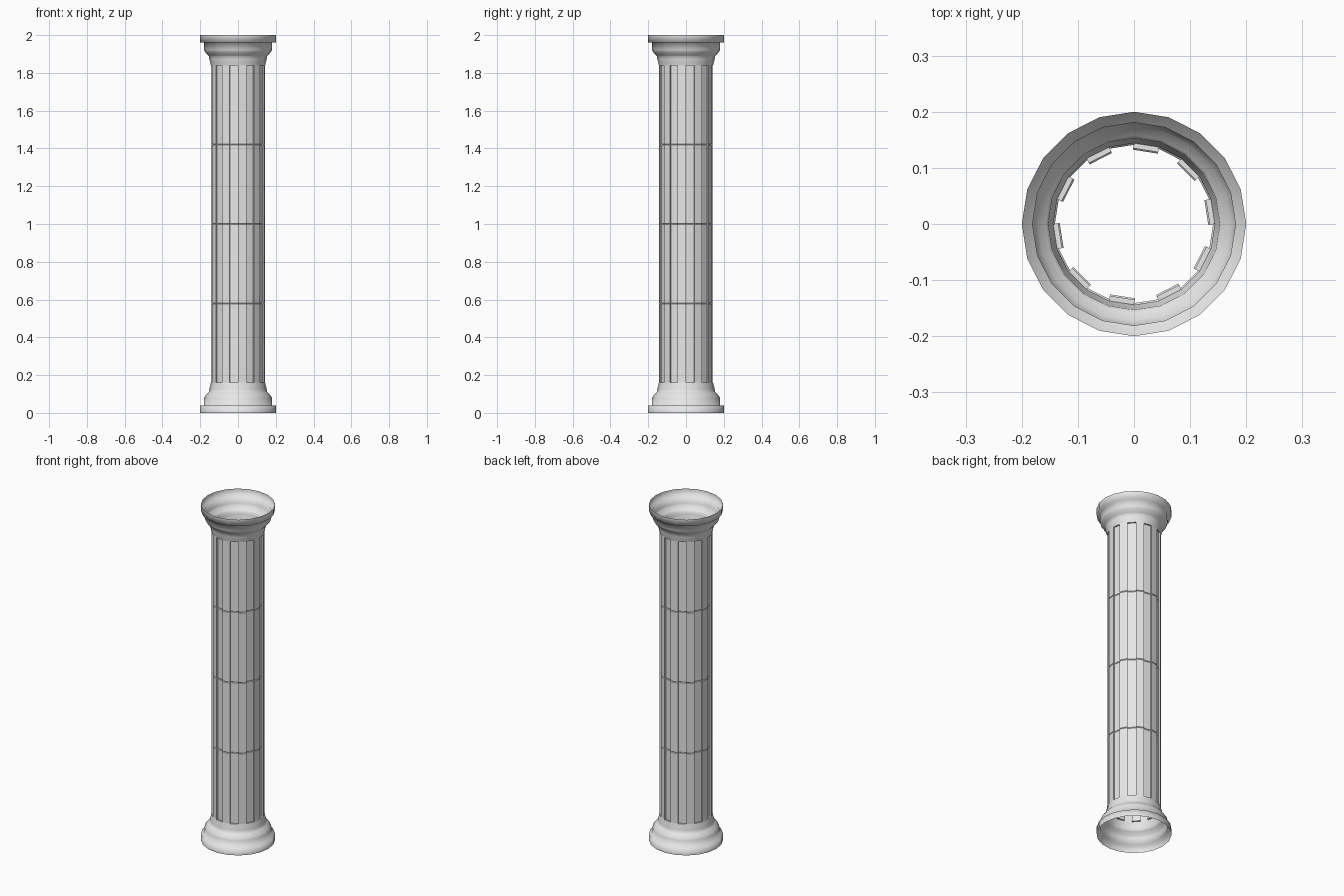
import bpy, bmesh, math
from mathutils import Vector

if "Cube" in bpy.data.objects:
    bpy.data.objects.remove(bpy.data.objects["Cube"])

SIDES = 20
R = 0.144          # shaft radius
DEPTH = 0.009      # flute depth
Z0, Z1 = 0.16, 1.84

stone = bpy.data.materials.new("pale_stone")
stone.diffuse_color = (0.8, 0.8, 0.8, 1)
stone.use_nodes = True
stone.node_tree.nodes["Principled BSDF"].inputs["Base Color"].default_value = stone.diffuse_color


def finish(bm, name, smooth):
    mesh = bpy.data.meshes.new(name)
    for f in bm.faces:
        f.smooth = smooth
    bm.to_mesh(mesh)
    bm.free()
    mesh.materials.append(stone)
    ob = bpy.data.objects.new(name, mesh)
    bpy.context.collection.objects.link(ob)
    return ob


def bridge(bm, a, b):
    n = len(a)
    for i in range(n):
        j = (i + 1) % n
        bm.faces.new((a[i], a[j], b[j], b[i]))


def polar(r, i):
    a = 2 * math.pi * i / SIDES
    return Vector((r * math.cos(a), r * math.sin(a), 0))


def lathe(name, profile):
    """Open shell of revolution; profile runs upward."""
    bm = bmesh.new()
    rings = [[bm.verts.new(polar(r, i) + Vector((0, 0, z))) for i in range(SIDES)]
             for r, z in profile]
    for a, b in zip(rings, rings[1:]):
        bridge(bm, a, b)
    return finish(bm, name, True)


# Base and capital mouldings, open at both ends
moulding = [(0.2, 0), (0.2, 0.038), (0.181, 0.04), (0.181, 0.078), (0.172, 0.092),
            (0.158, 0.108), (0.153, 0.112), (0.152, 0.128), (0.147, 0.145), (R, Z0)]
lathe("base", moulding)
lathe("capital", [(r, 2 - z) for r, z in reversed(moulding)])

# Fluted shaft: every other side is sunk inward, with thin grooves at drum joints
outline = []
for i in range(SIDES):
    p, q = polar(R, i), polar(R, i + 1)
    outline.append(p)
    if i % 2 == 0:
        inward = -(p + q).normalized() * DEPTH
        outline += [p + inward, q + inward]

levels = [(Z0, 1)]
for k in (1, 2, 3):
    z = Z0 + (Z1 - Z0) * k / 4
    levels += [(z - 0.003, 1), (z, 0.98), (z + 0.003, 1)]
levels.append((Z1, 1))

bm = bmesh.new()
rings = [[bm.verts.new(p * s + Vector((0, 0, z))) for p in outline] for z, s in levels]
for a, b in zip(rings, rings[1:]):
    bridge(bm, a, b)
# Ledges closing the flutes at top and bottom
for k in range(0, len(outline), 4):
    bm.faces.new([rings[0][k + j] for j in (0, 3, 2, 1)][::-1])
    bm.faces.new([rings[-1][k + j] for j in (0, 3, 2, 1)])
finish(bm, "fluted_shaft", False)
